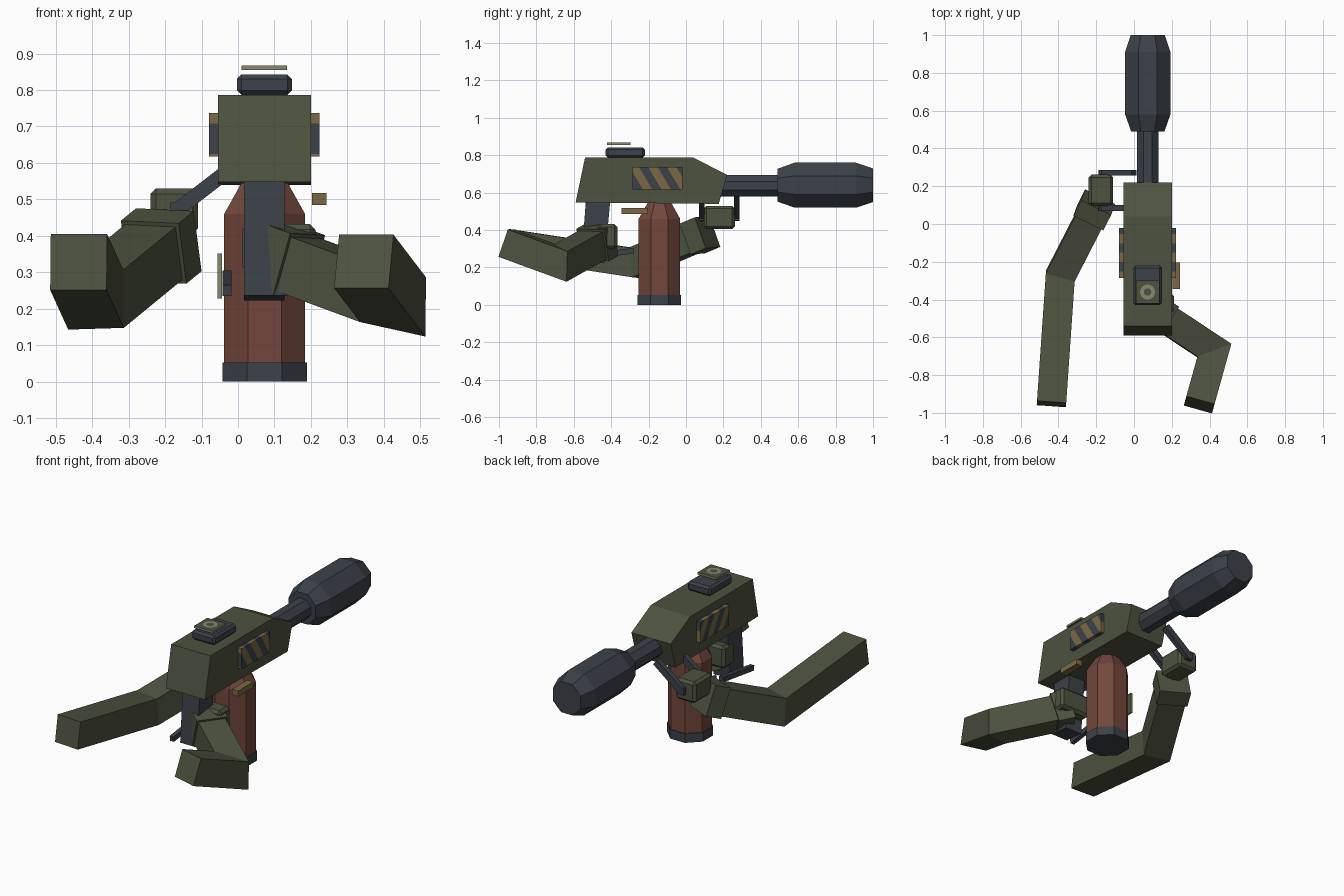
import bpy, bmesh, math
from mathutils import Vector, Matrix

cube = bpy.data.objects.get("Cube")
if cube:
    bpy.data.objects.remove(cube, do_unlink=True)


def material(name, r, g, b):
    m = bpy.data.materials.new(name)
    m.use_nodes = True
    m.diffuse_color = (r, g, b, 1)
    m.node_tree.nodes["Principled BSDF"].inputs["Base Color"].default_value = (r, g, b, 1)
    return m


OLIVE = material("olive", .075, .085, .05)
STEEL = material("dark steel", .045, .054, .068)
RED = material("rust red", .17, .062, .045)
TAN = material("tan", .2, .14, .06)
PALE = material("pale olive", .24, .25, .16)
CX = .073  # centre line of the launcher


def finish(name, bm, *mats):
    bmesh.ops.recalc_face_normals(bm, faces=bm.faces)
    mesh = bpy.data.meshes.new(name)
    bm.to_mesh(mesh)
    bm.free()
    for m in mats:
        mesh.materials.append(m)
    ob = bpy.data.objects.new(name, mesh)
    bpy.context.collection.objects.link(ob)
    return ob


def loft(bm, rings):
    """Join rings of points into a closed, capped skin."""
    vs = [[bm.verts.new(p) for p in ring] for ring in rings]
    n = len(vs[0])
    for a, b in zip(vs, vs[1:]):
        for i in range(n):
            j = (i + 1) % n
            bm.faces.new((a[i], a[j], b[j], b[i]))
    bm.faces.new(vs[0])
    bm.faces.new(vs[-1])


def box_mesh(lo, hi):
    bm = bmesh.new()
    lo, hi = Vector(lo), Vector(hi)
    bmesh.ops.create_cube(bm, size=1, matrix=Matrix.Translation((lo + hi) / 2)
                          @ Matrix.Diagonal((*(hi - lo), 1)))
    return bm


def box(name, lo, hi, mat, bevel=0):
    ob = finish(name, box_mesh(lo, hi), mat)
    if bevel:
        mod = ob.modifiers.new("bevel", "BEVEL")
        mod.width, mod.segments = bevel, 1
    return ob


def prism(name, profile, x0, x1, mat):
    """Extrude a (y, z) profile across x."""
    bm = bmesh.new()
    loft(bm, [[(x, y, z) for y, z in profile] for x in (x0, x1)])
    return finish(name, bm, mat)


def octagon(name, stations, centre, axis, mat):
    """Eight-sided turned part; stations are (position, apothem)."""
    bm = bmesh.new()
    rings = []
    for t, r in stations:
        ring = []
        for i in range(8):
            a = math.pi / 8 + i * math.pi / 4
            u, v = [f(a) * r / math.cos(math.pi / 8) for f in (math.cos, math.sin)]
            p = (u, t, v) if axis == "y" else (u, v, t)
            ring.append(Vector(p) + Vector(centre))
        rings.append(ring)
    loft(bm, rings)
    return finish(name, bm, mat)


def square(p, d, w, h):
    side = d.cross(Vector((0, 0, 1))).normalized()
    up = side.cross(d)
    return [p + side * a * w / 2 + up * b * h / 2
            for a, b in ((-1, -1), (1, -1), (1, 1), (-1, 1))]


def beam(name, a, b, w, h, mat):
    a, b = Vector(a), Vector(b)
    d = (b - a).normalized()
    bm = bmesh.new()
    loft(bm, [square(a, d, w, h), square(b, d, w, h)])
    return finish(name, bm, mat)


def arm(prefix, end, elbow, wrist, size=.155):
    """Square sleeve with a mitred elbow and a wider cuff at the wrist."""
    end, elbow, wrist = map(Vector, (end, elbow, wrist))
    d1, d2 = (elbow - end).normalized(), (wrist - elbow).normalized()
    n = (d1 + d2).normalized()
    first = square(end, d1, size, size)
    bend = [p + d1 * ((elbow - p).dot(n) / d1.dot(n)) for p in first]
    last = [p + d2 * (wrist - p).dot(d2) for p in bend]
    bm = bmesh.new()
    loft(bm, [first, bend, last])
    finish(prefix + "_sleeve", bm, OLIVE)
    wide = [wrist + (p - wrist) * 1.14 for p in last]
    bm = bmesh.new()
    loft(bm, [[p + d2 * t for p in wide] for t in (-.085, .012)])
    finish(prefix + "_cuff", bm, OLIVE)


def badge(prefix, matrix):
    """Thin plate with pale rim and a raised pale ring; local +z is outward."""
    bm = box_mesh((-.062, -.062, -.006), (.062, .062, .006))
    for f in bm.faces:
        f.material_index = int(abs(f.normal.z) < .5)
    bm.transform(matrix)
    finish(prefix + "_plate", bm, OLIVE, PALE)
    bm = bmesh.new()
    n = 16
    rings = [[bm.verts.new((r * math.cos(i * math.tau / n), r * math.sin(i * math.tau / n), .0075))
              for i in range(n)] for r in (.02, .04)]
    for i in range(n):
        j = (i + 1) % n
        bm.faces.new((rings[0][i], rings[1][i], rings[1][j], rings[0][j]))
    bm.transform(matrix)
    finish(prefix + "_ring", bm, PALE)


def hazard_plate(name, x0, x1):
    """Plate cut by slanted planes into alternating bands."""
    bm = box_mesh((x0, -.285, .617), (x1, -.02, .737))
    slant, start, step = Vector((0, 1, .6)), .09, .05
    for k in range(8):
        bmesh.ops.bisect_plane(bm, geom=bm.verts[:] + bm.edges[:] + bm.faces[:],
                               plane_co=(0, start + k * step, 0), plane_no=slant)
    for f in bm.faces:
        band = math.floor((f.calc_center_median().dot(slant) - start) / step)
        f.material_index = int(band % 2 == 0)
    finish(name, bm, TAN, STEEL)


# Receiver, barrel and muzzle
prism("receiver", [(-.59, .548), (-.54, .787), (.04, .787), (.22, .695), (.175, .54)],
      -.055, .2, OLIVE)
octagon("barrel", [(.15, .057), (.5, .057)], (CX, 0, .637), "y", STEEL)
octagon("muzzle", [(.49, .088), (.58, .12), (.91, .12), (1, .09)], (CX, 0, .64), "y", STEEL)

# Sight and badges
box("sight_base", (-.003, -.43, .787), (.148, -.22, .842), STEEL, .012)
badge("sight", Matrix.Translation((.072, -.36, .861)))
badge("canister", Matrix.Translation((-.05, -.142, .29)) @ Matrix.Rotation(-math.pi / 2, 4, "Y"))

# Side details
hazard_plate("hazard_plate_positive_x", .2, .223)
hazard_plate("hazard_plate_negative_x", -.08, -.055)
box("side_tab", (.203, -.345, .485), (.243, -.205, .518), TAN)

# Canister
octagon("canister", [(.05, .111), (.46, .111), (.56, .055)], (CX, -.142, 0), "z", RED)
octagon("canister_base", [(0, .116), (.053, .116)], (CX, -.142, 0), "z", STEEL)

# Rear grip and trigger guard
prism("rear_grip", [(-.535, .56), (-.405, .56), (-.435, .222), (-.56, .237)], .017, .127, STEEL)
beam("guard_post", (-.03, -.29, .56), (-.03, -.29, .28), .025, .022, STEEL)
beam("guard_rail", (-.03, -.57, .25), (-.03, -.28, .29), .025, .03, STEEL)

# Side foregrip: two struts and a handle
for i, y in enumerate((.085, .272)):
    beam(f"foregrip_strut_{i + 1}", (-.175, y, .465), (0, y, .6), .03, .04, STEEL)
beam("foregrip_handle", (-.165, .07, .472), (-.165, .287, .472), .04, .04, STEEL)

# Hands and arms
box("trigger_hand", (.012, -.47, .3), (.212, -.367, .432), OLIVE, .015)
arm("trigger_arm", (.345, -.957, .33), (.425, -.67, .225), (.1, -.455, .345))
box("support_hand", (-.24, .095, .405), (-.11, .262, .53), OLIVE, .015)
arm("support_arm", (-.437, -.953, .328), (-.39, -.275, .225), (-.195, .105, .385))
